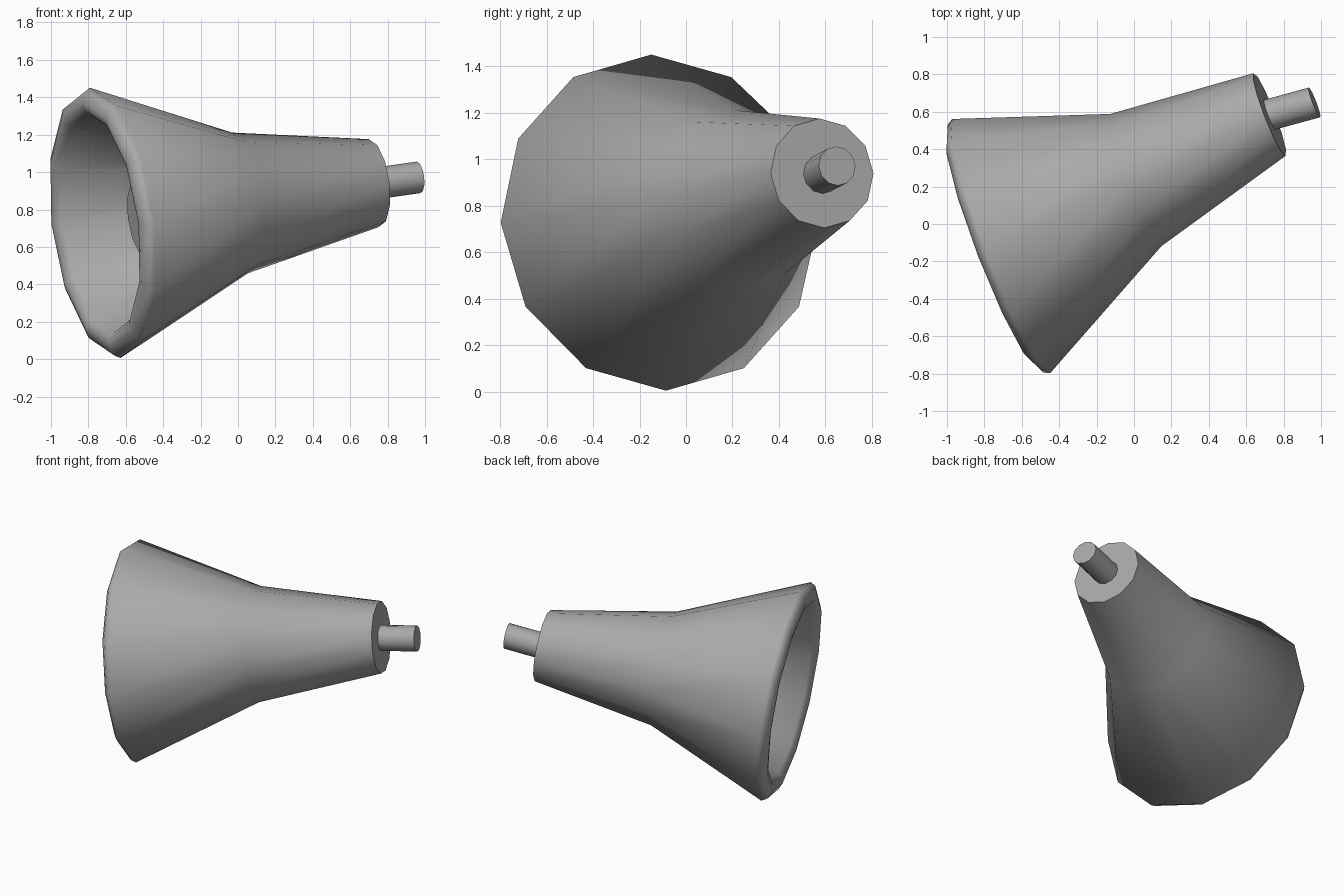
import bpy, bmesh, math
from mathutils import Vector

cube = bpy.data.objects.get("Cube")
if cube:
    bpy.data.objects.remove(cube, do_unlink=True)

SIDES = 12
# Every ring lies in a plane with this normal
NORMAL = Vector((1, 0.386, 0.13)).normalized()
UP = (Vector((0, 0, 1)) - NORMAL * NORMAL.z).normalized()
SIDE = NORMAL.cross(UP)

grey = bpy.data.materials.new("mid grey")
grey.use_nodes = True
colour = (0.4, 0.4, 0.4, 1)
grey.diffuse_color = colour
grey.node_tree.nodes["Principled BSDF"].inputs["Base Color"].default_value = colour


def axis_point(x):
    """Point on the slanted centre line of the horn."""
    return Vector((x, 0.235 + 0.49 * (x - 0.01), 0.835 + 0.148 * (x - 0.01)))


def loft(name, stations):
    """Skin a closed solid through circles given as (centre, radius)."""
    bm = bmesh.new()
    rings = []
    for centre, radius in stations:
        ring = []
        for i in range(SIDES):
            a = math.tau * i / SIDES
            ring.append(bm.verts.new(centre + radius * (UP * math.cos(a) + SIDE * math.sin(a))))
        rings.append(ring)
    for a, b in zip(rings, rings[1:]):
        for i in range(SIDES):
            j = (i + 1) % SIDES
            bm.faces.new((a[i], a[j], b[j], b[i]))
    bm.faces.new(rings[0])
    bm.faces.new(rings[-1])
    bmesh.ops.recalc_face_normals(bm, faces=bm.faces)
    mesh = bpy.data.meshes.new(name)
    bm.to_mesh(mesh)
    bm.free()
    mesh.materials.append(grey)
    obj = bpy.data.objects.new(name, mesh)
    bpy.context.collection.objects.link(obj)
    bpy.ops.object.select_all(action='DESELECT')
    obj.select_set(True)
    bpy.context.view_layer.objects.active = obj
    bpy.ops.object.shade_smooth_by_angle(angle=math.radians(60))
    return obj


# Horn: outer wall from the narrow end, rounded lip, then the inner wall
horn_profile = [(0.725, 0.237), (0.01, 0.379), (-0.71, 0.728), (-0.74, 0.71),
                (-0.76, 0.66), (-0.755, 0.62), (-0.73, 0.59),
                (0.0, 0.30), (0.6, 0.19)]
loft("horn", [(axis_point(x), r) for x, r in horn_profile])

# Round core inside the bell
loft("inner_core", [(axis_point(x), 0.22) for x in (-0.51, 0.4)])

# Thin stem at the narrow end
loft("stem", [(Vector((0.72, 0.583, 0.937)), 0.085),
              (Vector((0.965, 0.65, 0.972)), 0.085)])
